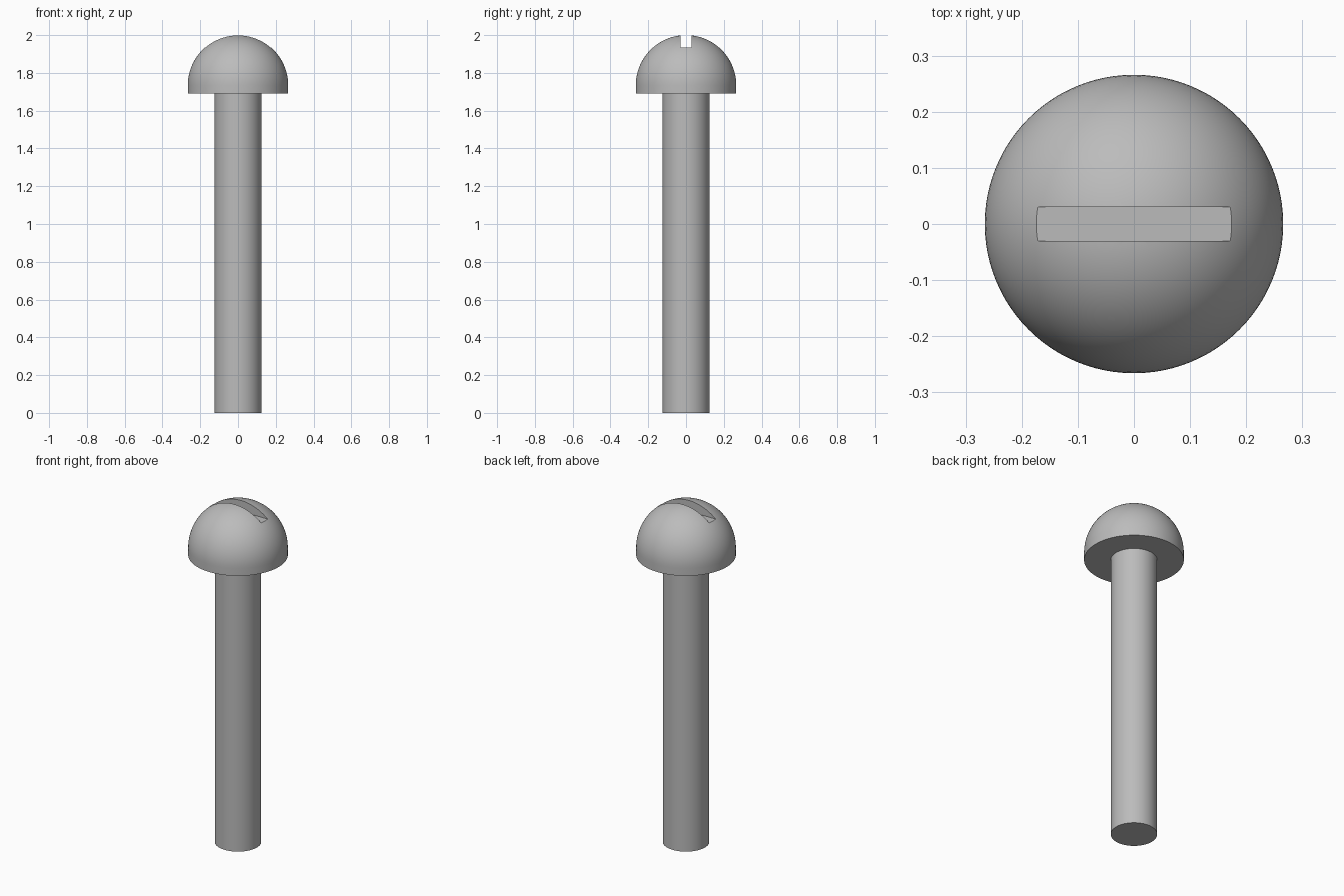
import bpy
import bmesh
from math import cos, sin, pi, radians
from mathutils import Matrix

HEAD_R, HEAD_BASE, DOME_Z = 0.266, 1.69, 1.734
SHAFT_R = 0.124
SLOT_WIDTH, SLOT_FLOOR = 0.06, 1.935
SEGMENTS, RINGS = 96, 24

cube = bpy.data.objects.get("Cube")
if cube:
    bpy.data.objects.remove(cube, do_unlink=True)

steel = bpy.data.materials.new("grey_steel")
steel.use_nodes = True
colour = (0.5, 0.5, 0.5, 1)
steel.diffuse_color = colour
steel.node_tree.nodes["Principled BSDF"].inputs["Base Color"].default_value = colour


def add_object(name, bm):
    bmesh.ops.recalc_face_normals(bm, faces=bm.faces)
    mesh = bpy.data.meshes.new(name)
    bm.to_mesh(mesh)
    bm.free()
    mesh.materials.append(steel)
    obj = bpy.data.objects.new(name, mesh)
    bpy.context.collection.objects.link(obj)
    return obj


def lathe(name, profile):
    """Turn a profile of (radius, height) points around the z axis."""
    bm = bmesh.new()
    verts = [bm.verts.new((r, 0, z)) for r, z in profile]
    edges = [bm.edges.new(pair) for pair in zip(verts, verts[1:])]
    bmesh.ops.spin(bm, geom=verts + edges, cent=(0, 0, 0), axis=(0, 0, 1),
                   angle=2 * pi, steps=SEGMENTS, use_merge=True)
    bmesh.ops.remove_doubles(bm, verts=bm.verts, dist=0.0001)
    return add_object(name, bm)


def select_only(obj):
    bpy.ops.object.select_all(action="DESELECT")
    obj.select_set(True)
    bpy.context.view_layer.objects.active = obj


# Plain shaft, reaching up to the underside of the head
shaft = lathe("shaft", [(0, 0), (SHAFT_R, 0), (SHAFT_R, HEAD_BASE), (0, HEAD_BASE)])

# Round head: flat underside, short straight rim, then a half-sphere dome
angles = [i * pi / 2 / RINGS for i in range(RINGS)]
dome = [(HEAD_R * cos(a), DOME_Z + HEAD_R * sin(a)) for a in angles]
head = lathe("head", [(0, HEAD_BASE), (HEAD_R, HEAD_BASE)] + dome + [(0, DOME_Z + HEAD_R)])

# Straight driver slot cut across the dome
bm = bmesh.new()
bmesh.ops.create_cube(bm, size=1, matrix=Matrix.Translation((0, 0, SLOT_FLOOR + 0.1))
                      @ Matrix.Diagonal((1, SLOT_WIDTH, 0.2, 1)))
cutter = add_object("slot_cutter", bm)
cutter.hide_render = True
select_only(head)
cut = head.modifiers.new("slot", "BOOLEAN")
cut.operation = "DIFFERENCE"
cut.solver = "EXACT"
cut.object = cutter
bpy.ops.object.modifier_apply(modifier=cut.name)
bpy.data.objects.remove(cutter, do_unlink=True)

# Smooth round surfaces with crisp rims
for part in (shaft, head):
    select_only(part)
    bpy.ops.object.shade_smooth_by_angle(angle=radians(30))
